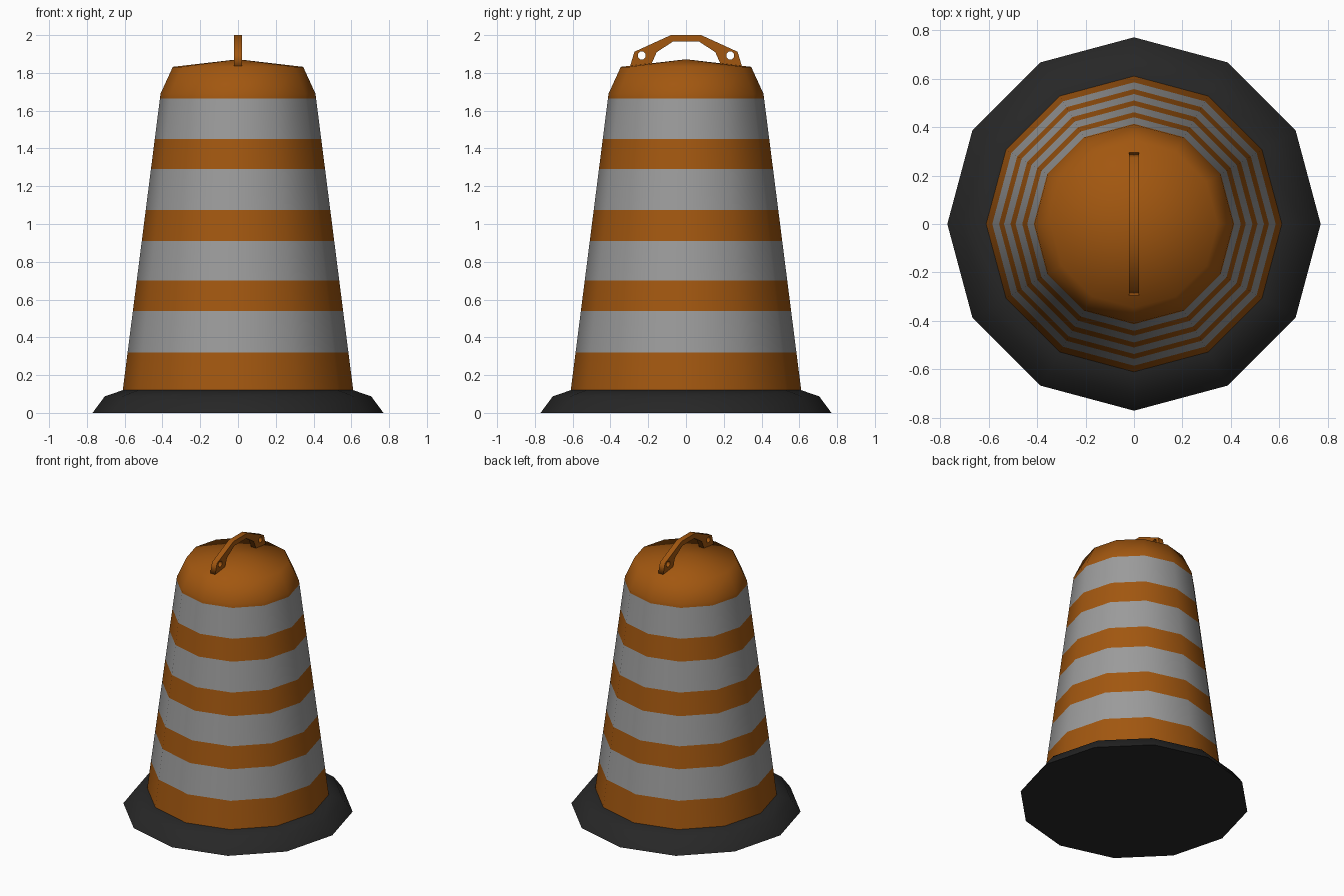
import bpy, bmesh, math

if "Cube" in bpy.data.objects:
    bpy.data.objects.remove(bpy.data.objects["Cube"])

SIDES = 12


def material(name, rgb):
    m = bpy.data.materials.new(name)
    m.diffuse_color = (*rgb, 1.0)
    m.use_nodes = True
    m.node_tree.nodes["Principled BSDF"].inputs["Base Color"].default_value = m.diffuse_color
    return m


orange = material("orange plastic", (0.36, 0.095, 0.005))
white = material("reflective grey", (0.33, 0.33, 0.33))
black = material("black rubber", (0.02, 0.02, 0.02))


def lathe(name, profile, mats, rule=lambda z: 0, cap_bottom=False, tip=None, angle=65):
    """Stack 12-sided rings of (radius, z), optionally closed by a bottom cap and a top tip."""
    bm = bmesh.new()
    rings = []
    for r, z in profile:
        rings.append([bm.verts.new((r * math.cos(2 * math.pi * i / SIDES),
                                    r * math.sin(2 * math.pi * i / SIDES), z))
                      for i in range(SIDES)])
    for lo, hi in zip(rings, rings[1:]):
        for i in range(SIDES):
            j = (i + 1) % SIDES
            bm.faces.new((lo[i], lo[j], hi[j], hi[i]))
    if cap_bottom:
        bm.faces.new(rings[0][::-1])
    if tip is not None:
        t = bm.verts.new((0, 0, tip))
        for i in range(SIDES):
            bm.faces.new((rings[-1][i], rings[-1][(i + 1) % SIDES], t))
    for f in bm.faces:
        f.material_index = rule(f.calc_center_median().z)
    me = bpy.data.meshes.new(name)
    bm.to_mesh(me)
    bm.free()
    for m in mats:
        me.materials.append(m)
    ob = bpy.data.objects.new(name, me)
    bpy.context.collection.objects.link(ob)
    bpy.ops.object.select_all(action='DESELECT')
    ob.select_set(True)
    bpy.context.view_layer.objects.active = ob
    bpy.ops.object.shade_smooth_by_angle(angle=math.radians(angle))
    return ob


# Rubber base ring
lathe("rubber_base", [(0.77, 0), (0.705, 0.088), (0.61, 0.12)], [black],
      cap_bottom=True, tip=0.121)

# Tapered barrel with four reflective bands, domed lid on top
bands = [(0.32, 0.54), (0.70, 0.91), (1.075, 1.29), (1.45, 1.665)]
heights = [0.12] + [z for b in bands for z in b] + [1.69]
wall = [(0.61 - 0.20 * (z - 0.12) / 1.57, z) for z in heights]
lathe("barrel", wall + [(0.345, 1.832)], [orange, white],
      rule=lambda z: int(any(a < z < b for a, b in bands)), tip=1.872)

# Carry handle: flat arched outline with a round hole in each foot
half = [(0.08, 2.0), (0.273, 1.912), (0.297, 1.832), (0.185, 1.842),
        (0.155, 1.91), (0.07, 1.965)]
# outer half, then inner half, mirrored to the other side
outline = half + [(-y, z) for y, z in reversed(half)]
holes = [[(s * 0.234 + 0.022 * math.cos(math.pi * i / 4 + math.pi / 8),
           1.892 + 0.022 * math.sin(math.pi * i / 4 + math.pi / 8)) for i in range(8)]
         for s in (-1, 1)]
cu = bpy.data.curves.new("handle_outline", 'CURVE')
cu.dimensions = '2D'
cu.fill_mode = 'BOTH'
cu.extrude = 0.02
for pts in [outline] + holes:
    sp = cu.splines.new('POLY')
    sp.points.add(len(pts) - 1)
    for p, (a, b) in zip(sp.points, pts):
        p.co = (a, b, 0, 1)
    sp.use_cyclic_u = True
cu.materials.append(orange)
handle = bpy.data.objects.new("carry_handle", cu)
handle.rotation_euler = (math.pi / 2, 0, math.pi / 2)
bpy.context.collection.objects.link(handle)
bpy.ops.object.select_all(action='DESELECT')
handle.select_set(True)
bpy.context.view_layer.objects.active = handle
bpy.ops.object.convert(target='MESH')
